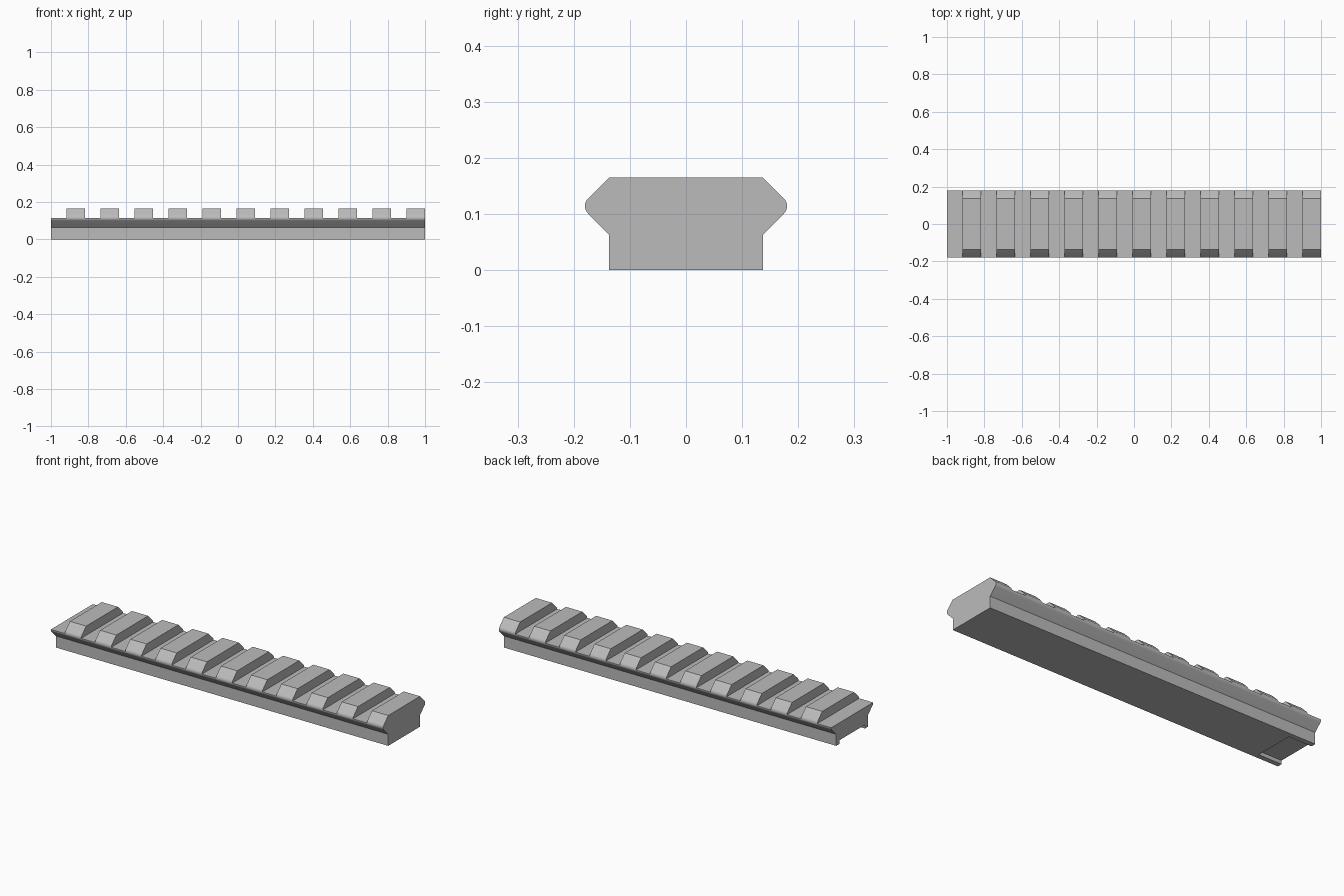
import bpy, bmesh, math

cube = bpy.data.objects.get("Cube")
if cube:
    bpy.data.objects.remove(cube, do_unlink=True)

TEETH = 11
PITCH = 2 / TEETH
SLOT = 0.084            # gap between teeth
NECK, TOP = 0.137, 0.165  # half width of neck and top face, height
LIP = 0.063             # height where the flanks start
FLOOR = 0.115           # slot floor height

grey = bpy.data.materials.new("metal_grey")
grey.use_nodes = True
colour = (0.5, 0.5, 0.5, 1)
grey.diffuse_color = colour
grey.node_tree.nodes["Principled BSDF"].inputs["Base Color"].default_value = colour


def add_object(name, bm):
    mesh = bpy.data.meshes.new(name)
    bmesh.ops.recalc_face_normals(bm, faces=bm.faces)
    bm.to_mesh(mesh)
    bm.free()
    obj = bpy.data.objects.new(name, mesh)
    bpy.context.collection.objects.link(obj)
    mesh.materials.append(grey)
    return obj


def add_box(bm, low, high):
    verts = bmesh.ops.create_cube(bm, size=1)["verts"]
    for v in verts:
        v.co = [a + (c + 0.5) * (b - a) for a, b, c in zip(low, high, v.co)]


# Rail: half profile with a rounded 45 degree nose, mirrored and extruded
mid = (LIP + TOP) / 2
radius = 0.019
centre = NECK + (TOP - LIP) / 2 - radius * math.sqrt(2)
half = [(NECK, 0), (NECK, LIP)]
for i in range(9):
    a = math.radians(-45 + 90 * i / 8)
    half.append((centre + radius * math.cos(a), mid + radius * math.sin(a)))
half.append((NECK, TOP))
profile = half + [(-y, z) for y, z in reversed(half)]

bm = bmesh.new()
face = bm.faces.new([bm.verts.new((-1, y, z)) for y, z in profile])
extruded = bmesh.ops.extrude_face_region(bm, geom=[face])["geom"]
bmesh.ops.translate(bm, vec=(2, 0, 0),
                    verts=[g for g in extruded if isinstance(g, bmesh.types.BMVert)])
rail = add_object("rail", bm)

# Cutter: cross slots and the shallow recess under one end
bm = bmesh.new()
for i in range(TEETH):
    x = -1 + i * PITCH
    add_box(bm, (x - (0.05 if i == 0 else 0), -0.3, FLOOR), (x + SLOT, 0.3, 0.3))
add_box(bm, (-1.05, -0.11, -0.05), (-0.86, 0.11, 0.02))
cutter = add_object("slot_cutter", bm)
cutter.hide_render = True

cut = rail.modifiers.new("slots", "BOOLEAN")
cut.operation = "DIFFERENCE"
cut.solver = "EXACT"
cut.object = cutter

bpy.ops.object.select_all(action="DESELECT")
rail.select_set(True)
bpy.context.view_layer.objects.active = rail
bpy.ops.object.modifier_apply(modifier=cut.name)
bpy.data.objects.remove(cutter, do_unlink=True)
bpy.ops.object.shade_smooth_by_angle(angle=math.radians(30))
